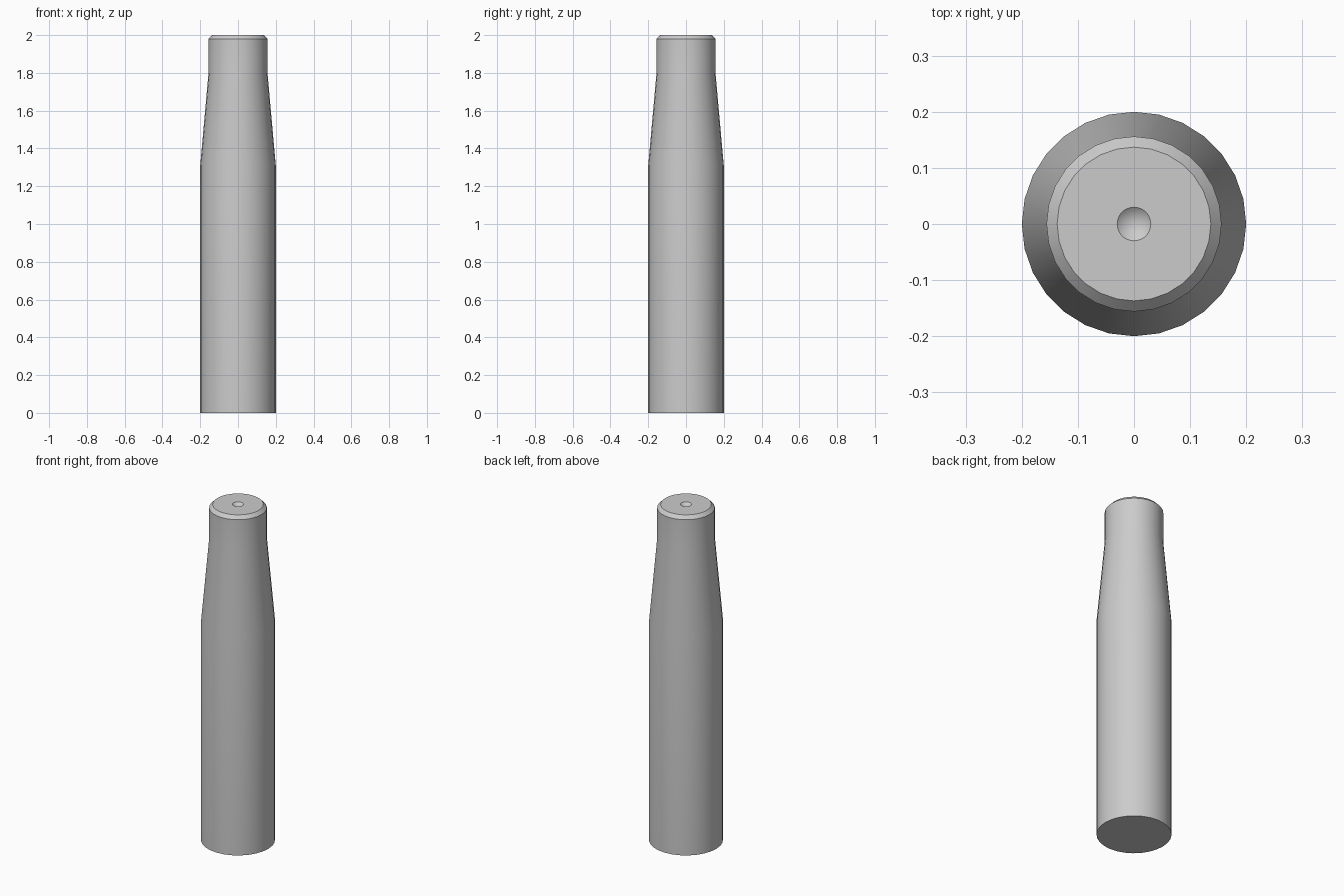
import bpy
import bmesh
from math import cos, sin, tau, radians

if "Cube" in bpy.data.objects:
    bpy.data.objects.remove(bpy.data.objects["Cube"], do_unlink=True)

SEGMENTS = 28

# Plain grey metal
metal = bpy.data.materials.new("grey_metal")
metal.use_nodes = True
grey = (0.6, 0.6, 0.6, 1)
metal.diffuse_color = grey
metal.node_tree.nodes["Principled BSDF"].inputs["Base Color"].default_value = grey


def lathe(name, profile, tip_z):
    """Turn a (radius, z) profile around z, capped below and closed to a tip."""
    bm = bmesh.new()
    rings = [[bm.verts.new((r * cos(tau * i / SEGMENTS), r * sin(tau * i / SEGMENTS), z))
              for i in range(SEGMENTS)] for r, z in profile]
    bm.faces.new(rings[0][::-1])
    for low, high in zip(rings, rings[1:]):
        for i in range(SEGMENTS):
            j = (i + 1) % SEGMENTS
            bm.faces.new((low[i], low[j], high[j], high[i]))
    tip = bm.verts.new((0, 0, tip_z))
    for i in range(SEGMENTS):
        bm.faces.new((rings[-1][i], rings[-1][(i + 1) % SEGMENTS], tip))
    bmesh.ops.recalc_face_normals(bm, faces=bm.faces)
    mesh = bpy.data.meshes.new(name)
    bm.to_mesh(mesh)
    bm.free()
    mesh.materials.append(metal)
    obj = bpy.data.objects.new(name, mesh)
    bpy.context.collection.objects.link(obj)
    return obj


# Pin: straight shank, long taper, neck, chamfered end and conical centre dimple
pin = lathe("tapered_pin", [
    (0.2, 0), (0.2, 1.31), (0.156, 1.8), (0.156, 1.98),
    (0.137, 2), (0.03, 2),
], tip_z=1.975)

bpy.ops.object.select_all(action='DESELECT')
pin.select_set(True)
bpy.context.view_layer.objects.active = pin
bpy.ops.object.shade_smooth_by_angle(angle=radians(30))
